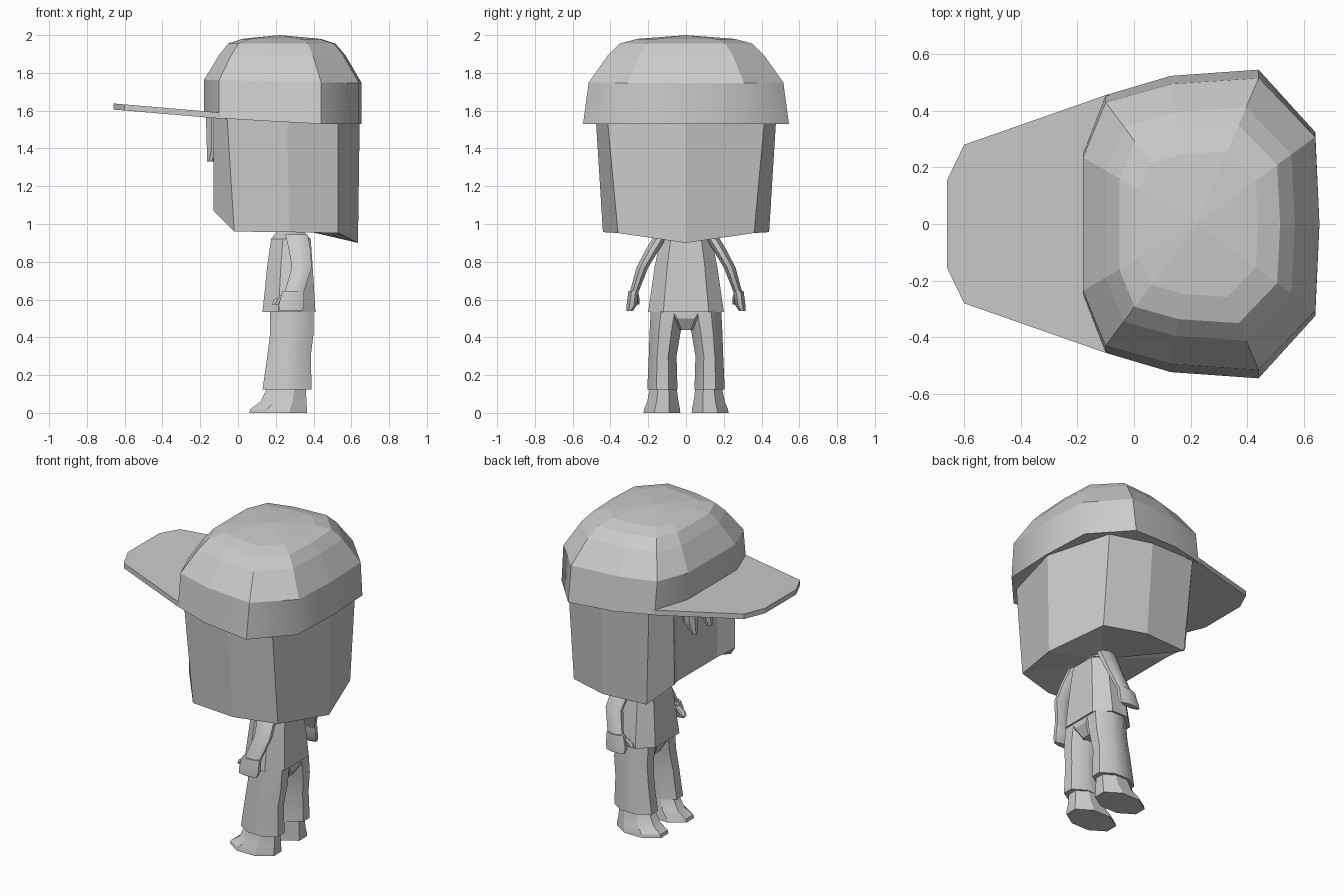
import bpy, bmesh, math
from mathutils import Vector

grey = bpy.data.materials.new("light_grey")
grey.diffuse_color = (0.6, 0.6, 0.6, 1)


def loft(name, rings, smooth=0, bottom_tip=None, top_tip=None):
    """Skin a stack of equal rings, closing the ends with a face or a fan to a tip."""
    bm = bmesh.new()
    vs = [[bm.verts.new(p) for p in ring] for ring in rings]
    n = len(vs[0])
    for a, b in zip(vs, vs[1:]):
        for i in range(n):
            j = (i + 1) % n
            bm.faces.new((a[i], a[j], b[j], b[i]))
    for ring, tip in ((vs[0], bottom_tip), (vs[-1], top_tip)):
        if tip:
            t = bm.verts.new(tip)
            for i in range(n):
                bm.faces.new((ring[i], ring[(i + 1) % n], t))
        else:
            bm.faces.new(ring)
    bmesh.ops.recalc_face_normals(bm, faces=bm.faces)
    me = bpy.data.meshes.new(name)
    bm.to_mesh(me)
    bm.free()
    ob = bpy.data.objects.new(name, me)
    bpy.context.collection.objects.link(ob)
    me.materials.append(grey)
    if smooth:
        bpy.context.view_layer.objects.active = ob
        ob.select_set(True)
        bpy.ops.object.shade_smooth_by_angle(angle=math.radians(smooth))
        ob.select_set(False)
    return ob


def octagon(x0, x1, y0, y1, z, cx=0.3, cy=0.3):
    """Rectangle with cut corners; cx and cy are the cut fractions."""
    dx, dy = (x1 - x0) * cx, (y1 - y0) * cy
    return [(x0 + dx, y0, z), (x1 - dx, y0, z), (x1, y0 + dy, z), (x1, y1 - dy, z),
            (x1 - dx, y1, z), (x0 + dx, y1, z), (x0, y1 - dy, z), (x0, y0 + dy, z)]


def mirrored(half):
    """Close an outline given on the +y side, skipping points on the centre line."""
    return half + [(p[0], -p[1], p[2]) for p in reversed(half) if abs(p[1]) > 1e-6]


# Cap: bottom hem, band top, then dome rings to the crown
outline = [(-0.18, 0.25), (-0.10, 0.455), (0.13, 0.523), (0.44, 0.545), (0.64, 0.325),
           (0.655, 0), (0.64, -0.325), (0.44, -0.545), (0.13, -0.523), (-0.10, -0.455),
           (-0.18, -0.25)]


def hem_z(x):
    return 1.53 if x > 0.4 else 1.53 + (0.4 - x) * 0.06


hem = [(x, y, hem_z(x)) for x, y in outline]
band = [(x, y * 0.945, 1.755 - 0.02 * (x - 0.2)) for x, y in outline]
dome = [[(0.22 + (x - 0.22) * s, y * 0.945 * s, z) for x, y in outline]
        for s, z in ((0.8, 1.895), (0.68, 1.955), (0.5, 1.98))]
loft("cap_band", [hem, band], smooth=50)
loft("cap_dome", [band] + dome, top_tip=(0.22, 0, 2.0))

# Cap visor
visor = [(0.0, 0.46), (-0.10, 0.455), (-0.60, 0.28), (-0.66, 0.155),
         (-0.66, -0.155), (-0.60, -0.28), (-0.10, -0.455), (0.0, -0.46)]
loft("cap_visor", [[(x, y, 1.55 - 0.085 * x + dz) for x, y in visor] for dz in (0, 0.032)])

# Head and hair block, with the face set back between two side panels
top = [(-0.08, 0.20, 1.6), (-0.13, 0.31, 1.6), (-0.06, 0.455, 1.6), (0.26, 0.48, 1.6),
       (0.53, 0.42, 1.6), (0.645, 0, 1.6)]
low = [(-0.08, 0.20, 1.04), (-0.13, 0.30, 1.07), (-0.02, 0.42, 0.96), (0.27, 0.44, 0.957),
       (0.53, 0.36, 0.952), (0.635, 0, 0.90)]
loft("hair", [mirrored(low), mirrored(top)], bottom_tip=(0.25, 0, 0.99))

# Fringe strands hanging under the visor
for i, y in enumerate((-0.15, -0.02, 0.13)):
    loft(f"fringe_{i}", [octagon(-0.165, -0.13, y - 0.015, y + 0.015, 1.33),
                         octagon(-0.165, -0.08, y - 0.035, y + 0.035, 1.40),
                         octagon(-0.17, -0.07, y - 0.055, y + 0.055, 1.57)])

# Neck and shirt
loft("neck", [octagon(0.21, 0.34, -0.06, 0.06, z) for z in (0.88, 1.02)], smooth=50)
loft("shirt", [octagon(0.13, 0.41, -0.20, 0.20, 0.535, 0.3, 0.2),
               octagon(0.155, 0.395, -0.165, 0.165, 0.78, 0.3, 0.2),
               octagon(0.175, 0.385, -0.135, 0.135, 0.92, 0.3, 0.2),
               octagon(0.21, 0.34, -0.07, 0.07, 0.965)], smooth=30)

# Pants seat above the crotch
loft("pants_seat", [octagon(0.20, 0.36, -0.06, 0.06, 0.44),
                    octagon(0.17, 0.40, -0.12, 0.12, 0.50),
                    octagon(0.17, 0.40, -0.18, 0.18, 0.545)])


def limb(name, side, sections, smooth=40):
    """Octagon sections (x0, x1, y0, y1, z) given for the +y side."""
    loft(name, [octagon(x0, x1, y0 * side, y1 * side, z) for x0, x1, y0, y1, z in sections],
         smooth)


for side, tag in ((1, "left"), (-1, "right")):
    # Trouser leg
    limb("pants_leg_" + tag, side, [(0.13, 0.39, 0.045, 0.205, 0.125),
                                    (0.155, 0.385, 0.05, 0.197, 0.30),
                                    (0.17, 0.40, 0.03, 0.193, 0.42),
                                    (0.17, 0.40, 0.005, 0.187, 0.54)])
    # Shoe
    limb("shoe_" + tag, side, [(0.06, 0.365, 0.03, 0.225, 0.0),
                               (0.065, 0.365, 0.032, 0.222, 0.02),
                               (0.12, 0.362, 0.04, 0.205, 0.06),
                               (0.155, 0.36, 0.05, 0.19, 0.135)], 30)
    # Sleeve, bent at the elbow
    limb("arm_" + tag, side, [(0.245, 0.345, 0.255, 0.30, 0.63),
                              (0.285, 0.39, 0.20, 0.262, 0.77),
                              (0.27, 0.385, 0.145, 0.215, 0.86),
                              (0.25, 0.37, 0.09, 0.165, 0.945)])
    # Hand and thumb
    limb("hand_" + tag, side, [(0.22, 0.34, 0.28, 0.315, 0.54),
                               (0.215, 0.35, 0.26, 0.315, 0.57),
                               (0.235, 0.35, 0.25, 0.305, 0.645)], 30)
    limb("thumb_" + tag, side, [(0.18, 0.22, 0.245, 0.27, 0.575),
                                (0.19, 0.25, 0.245, 0.275, 0.60),
                                (0.23, 0.27, 0.25, 0.28, 0.625)], 30)
